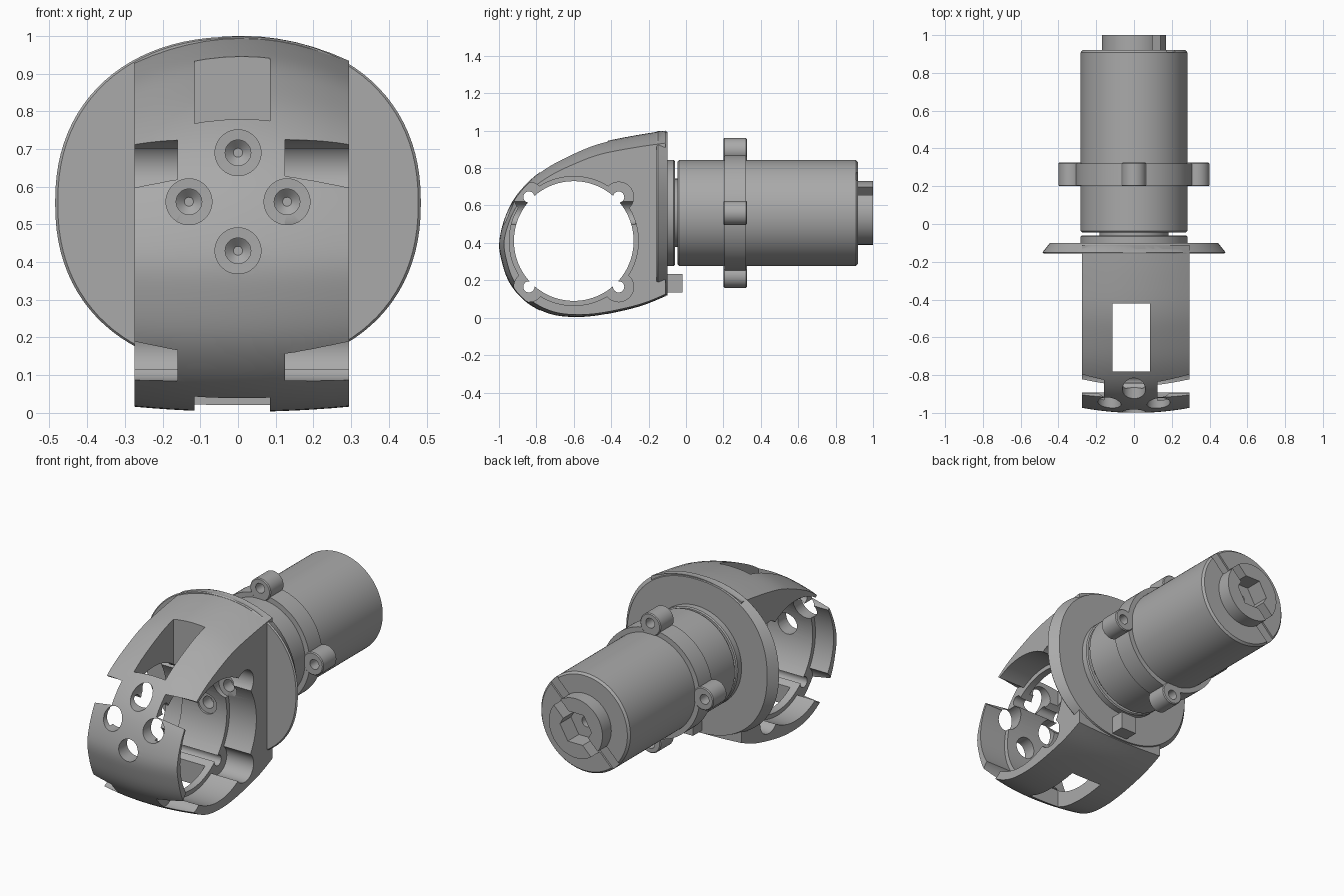
import bpy, bmesh, math
from math import cos, sin, pi
from mathutils import Vector, Matrix

cube = bpy.data.objects.get("Cube")
if cube:
    bpy.data.objects.remove(cube, do_unlink=True)

grey = bpy.data.materials.new("machined grey")
grey.use_nodes = True
grey.diffuse_color = (0.4, 0.4, 0.4, 1)
grey.node_tree.nodes["Principled BSDF"].inputs["Base Color"].default_value = (0.4, 0.4, 0.4, 1)
AXIS_Z = 0.56   # height of the motor axis


def loft(name, rings):
    """Skin closed rings of points and cap both ends."""
    bm = bmesh.new()
    rows = [[bm.verts.new(p) for p in ring] for ring in rings]
    for a, b in zip(rows, rows[1:]):
        for i in range(len(a)):
            j = (i + 1) % len(a)
            bm.faces.new((a[i], a[j], b[j], b[i]))
    bm.faces.new(rows[0])
    bm.faces.new(rows[-1])
    bmesh.ops.recalc_face_normals(bm, faces=bm.faces)
    mesh = bpy.data.meshes.new(name)
    bm.to_mesh(mesh)
    bm.free()
    mesh.materials.append(grey)
    ob = bpy.data.objects.new(name, mesh)
    bpy.context.collection.objects.link(ob)
    return ob


def turned_y(name, profile, x=0, z=AXIS_Z, n=64, turn=0):
    """Round part along y from (y, radius) pairs."""
    angles = [2 * pi * i / n + turn for i in range(n)]
    return loft(name, [[(x + r * cos(a), y, z + r * sin(a)) for a in angles]
                       for y, r in profile])


def rod_x(name, x0, x1, y, z, r, n=64):
    angles = [2 * pi * i / n for i in range(n)]
    return loft(name, [[(x, y + r * cos(a), z + r * sin(a)) for a in angles]
                       for x in (x0, x1)])


def box(name, x, y, z, tilt=0):
    mid = Vector((sum(x) / 2, sum(y) / 2, sum(z) / 2))
    rot = Matrix.Rotation(tilt, 3, 'Y')
    corners = [(x[0], z[0]), (x[1], z[0]), (x[1], z[1]), (x[0], z[1])]
    return loft(name, [[mid + rot @ (Vector((a, v, b)) - mid) for a, b in corners]
                       for v in y])


def combine(ob, other, operation='DIFFERENCE'):
    mod = ob.modifiers.new("cut", 'BOOLEAN')
    mod.operation, mod.solver, mod.object = operation, 'EXACT', other
    bpy.context.view_layer.objects.active = ob
    bpy.ops.object.modifier_apply(modifier=mod.name)
    bpy.data.objects.remove(other, do_unlink=True)


def spline(points, steps=5):
    """Smooth open curve through the points."""
    pts = [Vector(p) for p in points]
    pts = [pts[0]] + pts + [pts[-1]]
    out = []
    for a, b, c, d in zip(pts, pts[1:], pts[2:], pts[3:]):
        for k in range(steps):
            t = k / steps
            out.append(0.5 * (2 * b + (c - a) * t + (2 * a - 5 * b + 4 * c - d) * t ** 2
                              + (3 * b - a - 3 * c + d) * t ** 3))
    return out + [pts[-1]]


# Housing: side profile swept across the width with a slight crown
outline = spline([(-.11, 1), (-.27, .975), (-.46, .935), (-.6, .88), (-.75, .8),
                  (-.87, .7), (-.95, .58), (-.998, .42), (-.985, .3), (-.94, .18),
                  (-.85, .08), (-.73, .02), (-.6, .003), (-.45, .015), (-.25, .06),
                  (-.11, .115)])
sections = []
for i in range(13):
    t = i / 6 - 1
    k = 1 - 0.03 * t * t
    sections.append([(0.01 + 0.285 * t, -.11 + (y + .11) * k,
                      .45 + (z - .45) * k - .05 * t * t * max(0, (z - .4) / .6))
                     for y, z in outline])
housing = loft("housing", sections)

# Rear flange: rounded oval, narrower at the back
def oval(y, a, b, n=96):
    ring = []
    for i in range(n):
        c, s = cos(2 * pi * i / n), sin(2 * pi * i / n)
        ring.append((math.copysign(abs(c) ** .9, c) * a, y,
                     .557 + math.copysign(abs(s) ** .9, s) * b))
    return ring

flange = loft("flange", [oval(-.157, .478, .437), oval(-.15, .485, .441),
                         oval(-.1, .445, .437)])
combine(housing, flange, 'UNION')

# Cross bore, side recesses with four lug pockets, and screw holes
combine(housing, rod_x("bore", -.5, .5, -.6, .41, .32, 96))
lugs = [(y, z) for y in (-.84, -.36) for z in (.165, .645)]
for x0, x1 in ((-.4, -.16), (.125, .4)):
    combine(housing, rod_x("recess", x0, x1, -.6, .41, .345, 96))
    for y, z in lugs:
        combine(housing, rod_x("lug_pocket", x0, x1, y, z, .08, 40))
for y, z in lugs:
    combine(housing, rod_x("screw_hole", -.5, .5, y, z, .03, 24))

# Vertical window and the four access holes through front and rear walls
combine(housing, box("window", (-.115, .085), (-.78, -.42), (-.2, 1.2)))
for x, z in ((0, .69), (0, .43), (-.13, .56), (.13, .56)):
    combine(housing, turned_y("access_hole", [(-1.1, .061), (-.27, .061), (-.269, .034),
                                              (-.2, .034), (-.18, .012)], x, z, 40))

# Motor barrel with collar and neck
collar = turned_y("collar", [(-.11, .283), (-.066, .283), (-.06, .277)])
neck = turned_y("neck", [(-.08, .183), (-.03, .183)])
barrel = turned_y("motor_barrel", [(-.045, .275), (-.037, .283), (.908, .283), (.92, .272)], n=96)

# End boss with hexagonal socket and a diagonal slot
boss = turned_y("end_boss", [(.9, .17), (1, .17)])
combine(barrel, boss, 'UNION')
combine(barrel, turned_y("socket", [(.9, .1), (1.1, .1)], n=6))
combine(barrel, turned_y("centre_hole", [(.86, .03), (.95, .03)], n=24))
combine(barrel, box("slot", (-.3, .3), (.91, 1.1), (AXIS_Z - .03, AXIS_Z + .03), -pi / 4))

# Clamp ring with four drilled ears
clamp = turned_y("clamp_ring", [(.205, .312), (.32, .312)], n=96)
ears = [(cos(i * pi / 2), sin(i * pi / 2)) for i in range(4)]
for c, s in ears:
    combine(clamp, turned_y("ear", [(.2, .06), (.205, .065), (.32, .065), (.325, .06)],
                            .335 * c, AXIS_Z + .335 * s, 40), 'UNION')
combine(clamp, turned_y("clamp_bore", [(.1, .28), (.4, .28)], n=96))
for c, s in ears:
    combine(clamp, turned_y("ear_hole", [(.1, .028), (.4, .028)],
                            .345 * c, AXIS_Z + .345 * s, 24))

# Locating block under the collar
block = box("locating_block", (-.03, .07), (-.12, -.02), (.135, .235))

for ob in (housing, collar, neck, barrel, clamp, block):
    bpy.ops.object.select_all(action='DESELECT')
    ob.select_set(True)
    bpy.context.view_layer.objects.active = ob
    bpy.ops.object.shade_smooth_by_angle(angle=math.radians(30))
